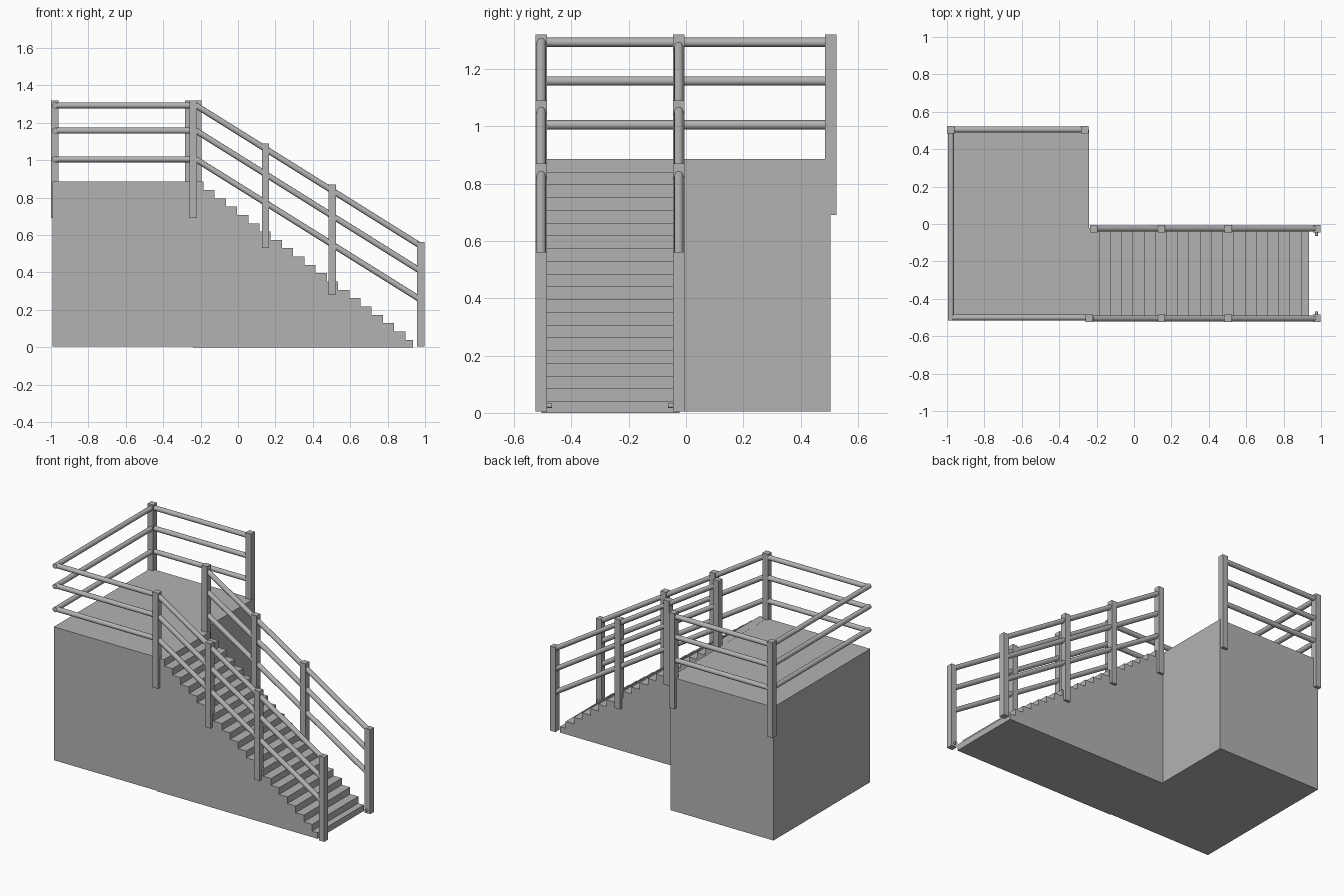
import bpy
import bmesh
from mathutils import Vector

if "Cube" in bpy.data.objects:
    bpy.data.objects.remove(bpy.data.objects["Cube"], do_unlink=True)

# One grey for the whole structure
grey = bpy.data.materials.new("plain grey")
grey.use_nodes = True
colour = (0.45, 0.45, 0.45, 1)
grey.diffuse_color = colour
grey.node_tree.nodes["Principled BSDF"].inputs["Base Color"].default_value = colour


def finish(bm, name):
    mesh = bpy.data.meshes.new(name)
    bmesh.ops.recalc_face_normals(bm, faces=bm.faces)
    bm.to_mesh(mesh)
    bm.free()
    mesh.materials.append(grey)
    obj = bpy.data.objects.new(name, mesh)
    bpy.context.collection.objects.link(obj)
    return obj


def box(name, x, y, z):
    bm = bmesh.new()
    bmesh.ops.create_cube(bm, size=1)
    for v in bm.verts:
        v.co = [a + (c + 0.5) * (b - a) for c, (a, b) in zip(v.co, (x, y, z))]
    return finish(bm, name)


def post(name, x, y, low, high, half=0.02):
    return box(name, (x - half, x + half), (y - half, y + half), (low, high))


def rod(name, start, end, radius=0.016):
    start, end = Vector(start), Vector(end)
    axis = end - start
    bm = bmesh.new()
    bmesh.ops.create_cone(bm, cap_ends=True, segments=20, radius1=radius,
                          radius2=radius, depth=axis.length)
    obj = finish(bm, name)
    obj.rotation_mode = "QUATERNION"
    obj.rotation_quaternion = axis.to_track_quat("Z", "Y")
    obj.location = (start + end) / 2
    for face in obj.data.polygons:
        face.use_smooth = len(face.vertices) == 4
    return obj


# Landing block
DECK = 0.885
FRONT, BACK, INNER = -0.505, 0.505, -0.022
box("landing", (-0.993, -0.24), (FRONT, BACK), (0.004, DECK))

# Solid staircase, extruded from a stepped side profile
STEPS, GOING, RISE = 20, 0.06, 0.0445
profile = [(-0.24, 0), (0.936, 0)]
x, z = 0.936, 0.04
for i in range(STEPS):
    profile.append((x, z))
    x = 0.895 - GOING * i if i < STEPS - 1 else -0.24
    profile.append((x, z))
    z += RISE
bm = bmesh.new()
side = bm.faces.new([bm.verts.new((px, FRONT, pz)) for px, pz in profile])
swept = bmesh.ops.extrude_face_region(bm, geom=[side])
moved = [g for g in swept["geom"] if isinstance(g, bmesh.types.BMVert)]
bmesh.ops.translate(bm, verts=moved, vec=(0, INNER - FRONT, 0))
finish(bm, "stairs")

# Landing posts
post("back_right_post", -0.98, BACK, 0.69, 1.32)
post("back_left_post", -0.264, BACK, 0.69, 1.32)
post("front_landing_post", -0.238, FRONT, 0.69, 1.32)
post("inner_landing_post", -0.215, -0.025, 0.735, 1.32)

# Landing rails on three sides
RAILS = (1.293, 1.158, 1.005)
for level, z in enumerate(RAILS, 1):
    rod(f"back_rail_{level}", (-0.98, BACK, z), (-0.264, BACK, z))
    rod(f"side_rail_{level}", (-0.979, -0.515, z), (-0.979, BACK, z))
    rod(f"front_rail_{level}", (-0.979, -0.5, z), (-0.238, -0.5, z))

# Handrails on both sides of the stairs
for name, y, inward in (("outer", FRONT, 1), ("inner", -0.025, -1)):
    post(f"{name}_upper_post", 0.147, y, 0.53, 1.09)
    post(f"{name}_middle_post", 0.505, y, 0.28, 0.87)
    post(f"{name}_bottom_post", 0.978, y, 0.004, 0.562)
    for level, z in enumerate(RAILS, 1):
        rod(f"{name}_stair_rail_{level}", (-0.225, y, z), (0.978, y, z - 0.752))
    # Small peg on the inside of the bottom post
    rod(f"{name}_peg", (0.975, y, 0.025), (0.975, y + inward * 0.038, 0.025), 0.008)
